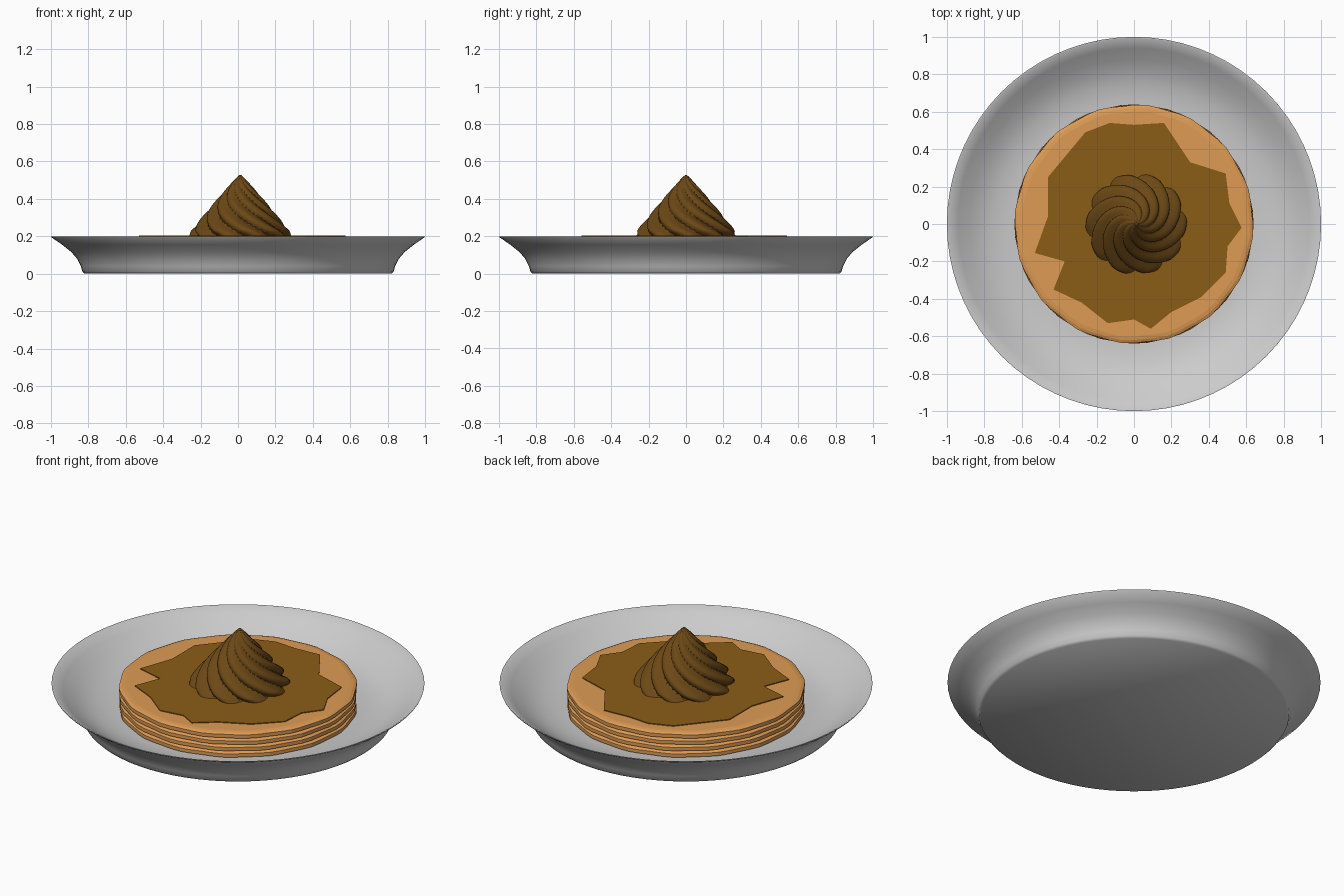
import bpy, bmesh, math

if "Cube" in bpy.data.objects:
    bpy.data.objects.remove(bpy.data.objects["Cube"])

TAU = 2 * math.pi


def material(name, rgb):
    m = bpy.data.materials.new(name)
    m.diffuse_color = (*rgb, 1)
    m.use_nodes = True
    m.node_tree.nodes["Principled BSDF"].inputs["Base Color"].default_value = m.diffuse_color
    return m


def add_object(name, bm, mat=None, angle=None):
    bmesh.ops.recalc_face_normals(bm, faces=bm.faces)
    mesh = bpy.data.meshes.new(name)
    bm.to_mesh(mesh)
    bm.free()
    obj = bpy.data.objects.new(name, mesh)
    bpy.context.collection.objects.link(obj)
    if mat:
        mesh.materials.append(mat)
    if angle:
        bpy.ops.object.select_all(action='DESELECT')
        obj.select_set(True)
        bpy.context.view_layer.objects.active = obj
        bpy.ops.object.shade_smooth_by_angle(angle=math.radians(angle))
    return obj


def skin_rings(rings):
    """Join rings of points with quads and cap both ends."""
    bm = bmesh.new()
    vs = [[bm.verts.new(p) for p in ring] for ring in rings]
    n = len(vs[0])
    for a, b in zip(vs, vs[1:]):
        for i in range(n):
            j = (i + 1) % n
            bm.faces.new((a[i], a[j], b[j], b[i]))
    bm.faces.new(vs[0])
    bm.faces.new(vs[-1])
    return bm


def ring(n, z, radius, cx=0, cy=0):
    """radius is a function of the angle."""
    return [(cx + radius(TAU * i / n) * math.cos(TAU * i / n),
             cy + radius(TAU * i / n) * math.sin(TAU * i / n), z) for i in range(n)]


batter = material("batter", (0.73, 0.33, 0.09))
syrup_mat = material("syrup", (0.26, 0.11, 0.008))
cream_mat = material("chocolate_cream", (0.15, 0.065, 0.008))

# Plate: flared shell, from underside around the rim to the inner floor
profile = [(0.82, 0), (0.832, 0.012), (0.84, 0.04), (0.86, 0.08), (0.89, 0.115),
           (0.94, 0.155), (0.998, 0.195), (1.0, 0.2), (0.992, 0.2), (0.94, 0.163),
           (0.88, 0.122), (0.82, 0.088), (0.75, 0.063), (0.66, 0.05), (0.5, 0.05)]
add_object("plate", skin_rings([ring(72, z, lambda a, r=r: r) for r, z in profile]),
           angle=50)

# Pancakes: four thin discs with slightly wavy edges
z0, thick = 0.05, 0.0375
for k in range(4):
    def wavy(scale, k=k):
        return lambda a: scale * (0.636 + 0.004 * math.sin(16 * a + k))
    z = z0 + k * thick
    rings = [ring(64, z, wavy(0.975)), ring(64, z + 0.007, wavy(1)),
             ring(64, z + thick - 0.01, wavy(1)),
             ring(64, z + thick - 0.003, wavy(0.975)),
             ring(64, z + thick, wavy(0.945))]
    add_object(f"pancake_{k + 1}", skin_rings(rings), batter)

# Syrup: flat irregular pool on the top pancake
outline = [(-0.46, 0.25), (-0.26, 0.49), (-0.13, 0.54), (0, 0.53), (0.16, 0.54),
           (0.30, 0.33), (0.49, 0.27), (0.51, 0.11), (0.575, -0.02), (0.50, -0.12),
           (0.49, -0.26), (0.36, -0.39), (0.20, -0.47), (0.09, -0.56), (0, -0.51),
           (-0.14, -0.53), (-0.28, -0.42), (-0.43, -0.35), (-0.37, -0.20),
           (-0.53, -0.155), (-0.46, 0.04)]
add_object("syrup", skin_rings([[(x, y, z) for x, y in outline] for z in (0.199, 0.205)]),
           syrup_mat)

# Cream: ten-lobed cone twisted towards the tip
LOBES, TWIST, N, STEPS = 10, 2.4, 160, 40
rings = []
for s in range(STEPS + 1):
    t = s / STEPS
    z = 0.203 + 0.325 * t
    env = 0.282 * (1 - t) ** 0.93 + 0.004
    if t < 0.08:
        env *= 0.95 + 0.05 * t / 0.08

    def lobed(a, t=t, env=env):
        u = LOBES * (a + TWIST * t - math.radians(40)) / 2
        return env * (0.83 + 0.17 * abs(math.cos(u)) ** 0.8)
    rings.append(ring(N, z, lobed, 0.012, 0))
add_object("cream_swirl", skin_rings(rings), cream_mat, angle=50)
